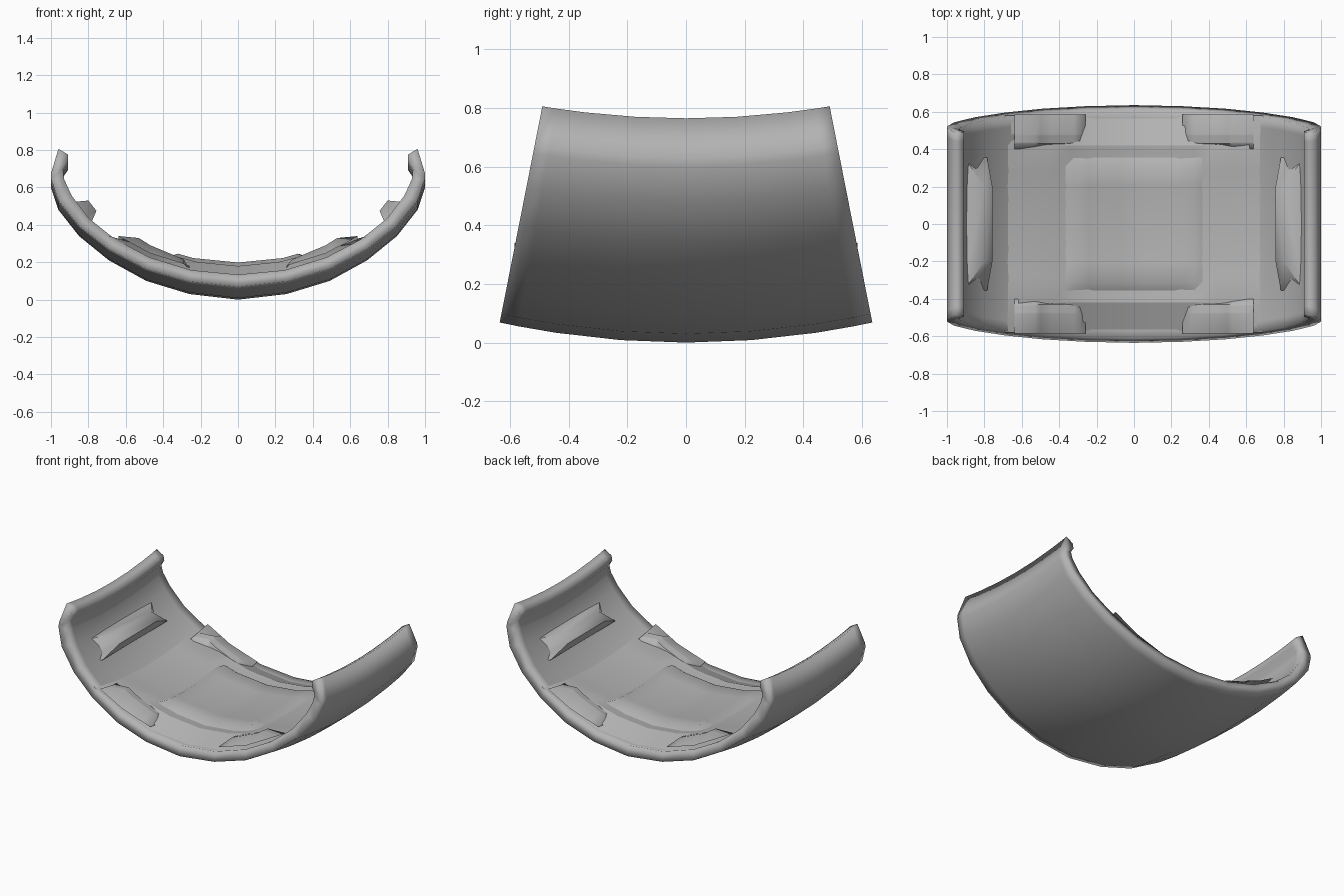
import bpy, bmesh

cube = bpy.data.objects.get("Cube")
if cube:
    bpy.data.objects.remove(cube)

grey = bpy.data.materials.new("plain grey")
grey.use_nodes = True
GREY = (0.45, 0.45, 0.45, 1)
grey.diffuse_color = GREY
grey.node_tree.nodes["Principled BSDF"].inputs["Base Color"].default_value = GREY

# Half cross-section of the shell: bottom centre up to the lip, and back inside
OUTER = [(0, 0), (0.26, 0.03), (0.49, 0.1), (0.69, 0.21), (0.85, 0.34),
         (0.96, 0.48), (1, 0.6), (1, 0.63), (0.96, 0.765)]
LIP = [(0.908, 0.735), (0.908, 0.695), (0.935, 0.655)]
INNER = [(0.93, 0.6), (0.89, 0.51), (0.8, 0.385), (0.655, 0.265),
         (0.47, 0.165), (0.25, 0.095), (0, 0.07)]


def rise(y):
    """The shell curves up toward its front and back rims."""
    return 0.17 * y * y


def inner_z(x):
    pts = INNER[::-1]
    for (xa, za), (xb, zb) in zip(pts, pts[1:]):
        if abs(x) <= xb:
            return za + (zb - za) * (abs(x) - xa) / (xb - xa)
    return pts[-1][1]


def finish(bm, name, angle):
    bmesh.ops.recalc_face_normals(bm, faces=bm.faces)
    mesh = bpy.data.meshes.new(name)
    bm.to_mesh(mesh)
    bm.free()
    mesh.materials.append(grey)
    obj = bpy.data.objects.new(name, mesh)
    bpy.context.collection.objects.link(obj)
    bpy.ops.object.select_all(action="DESELECT")
    obj.select_set(True)
    bpy.context.view_layer.objects.active = obj
    bpy.ops.object.shade_smooth_by_angle(angle=angle)
    return obj


def skin(bm, rows, closed):
    """Join equal rows of vertices with quads."""
    n = len(rows[0])
    for a, b in zip(rows, rows[1:]):
        for i in range(n if closed else n - 1):
            j = (i + 1) % n
            bm.faces.new((a[i], a[j], b[j], b[i]))


# Curved shell swept from front to back
def build_shell():
    half = OUTER + LIP + INNER
    loop = half + [(-x, z) for x, z in half[-2:0:-1]]
    n, count, last = len(loop), len(half), len(OUTER) - 1
    bm = bmesh.new()
    rows = []
    for step in (-1, -0.9, -0.7, -0.35, 0, 0.35, 0.7, 0.9, 1):
        row = []
        for i, (x, z) in enumerate(loop):
            y = step * (0.645 - 0.19 * (z + 0.05))
            if last < i < n - last:
                y *= 0.985
            row.append(bm.verts.new((x, y, z + rise(y))))
        rows.append(row)
    skin(bm, rows, True)
    # Rim faces: the outer and inner curves meet across the thickness
    for row in (rows[0], rows[-1]):
        for side in (1, -1):
            out = [row[side * i % n] for i in range(last + 1)]
            ins = [row[side * i % n] for i in range(count - 1, last, -1)]
            for i in range(last):
                bm.faces.new((out[i], out[i + 1], ins[i + 1], ins[i]))
            bm.faces.new((out[last], ins[last], ins[last + 1]))
    finish(bm, "curved_shell", 1.9)


# Raised patch that follows the inside of the shell, with sloping borders
def raised_patch(name, xs, ys, base, height, angle, tilt=0):
    """xs and ys each give border, top start, top end, border."""
    def lines(v, steps):
        top = [v[1] + (v[2] - v[1]) * i / steps for i in range(steps + 1)]
        return [v[0]] + top + [v[3]]
    gx, gy = lines(xs, 8), lines(ys, 6)
    bm = bmesh.new()
    rows = []
    for j, y in enumerate(gy):
        row = []
        for i, x in enumerate(gx):
            border = i in (0, len(gx) - 1) or j in (0, len(gy) - 1)
            h = base if border else height + tilt * abs(x)
            row.append(bm.verts.new((x, y, inner_z(x) + rise(y) + h)))
        rows.append(row)
    skin(bm, rows, False)
    obj = finish(bm, name, angle)
    if obj.data.polygons[0].normal.z < 0:
        obj.data.flip_normals()


# Pad on each side wall: long against the wall, shorter on its raised face
def side_pad(name, side):
    section = [(0.91, 0.52, 0.36), (0.8, 0.53, 0.2), (0.757, 0.475, 0.2),
               (0.785, 0.41, 0.355), (0.87, 0.41, 0.355)]
    bm = bmesh.new()
    rows = [[bm.verts.new((side * x, end * y, z)) for x, z, y in section]
            for end in (-1, 1)]
    skin(bm, rows, True)
    for row in rows:
        bm.faces.new(row)
    finish(bm, name, 1.0)


build_shell()
raised_patch("floor_cushion", (-0.69, -0.44, 0.44, 0.69),
             (-0.58, -0.42, 0.42, 0.58), -0.01, 0.08, 0.45)
raised_patch("centre_pad", (-0.38, -0.32, 0.32, 0.38),
             (-0.37, -0.31, 0.31, 0.37), 0.07, 0.112, 1.2)
for sx, side_name in ((1, "left"), (-1, "right")):
    side_pad(side_name + "_wall_pad", sx)
    for sy, end_name in ((-1, "front"), (1, "back")):
        # Highest along the inner ridge, falling away toward the rim
        raised_patch(f"{end_name}_{side_name}_corner_pad",
                     sorted(sx * x for x in (0.26, 0.29, 0.53, 0.64)),
                     sorted(sy * y for y in (0.4, 0.43, 0.48, 0.585)),
                     0.025, 0.04, 0.9, 0.1)
